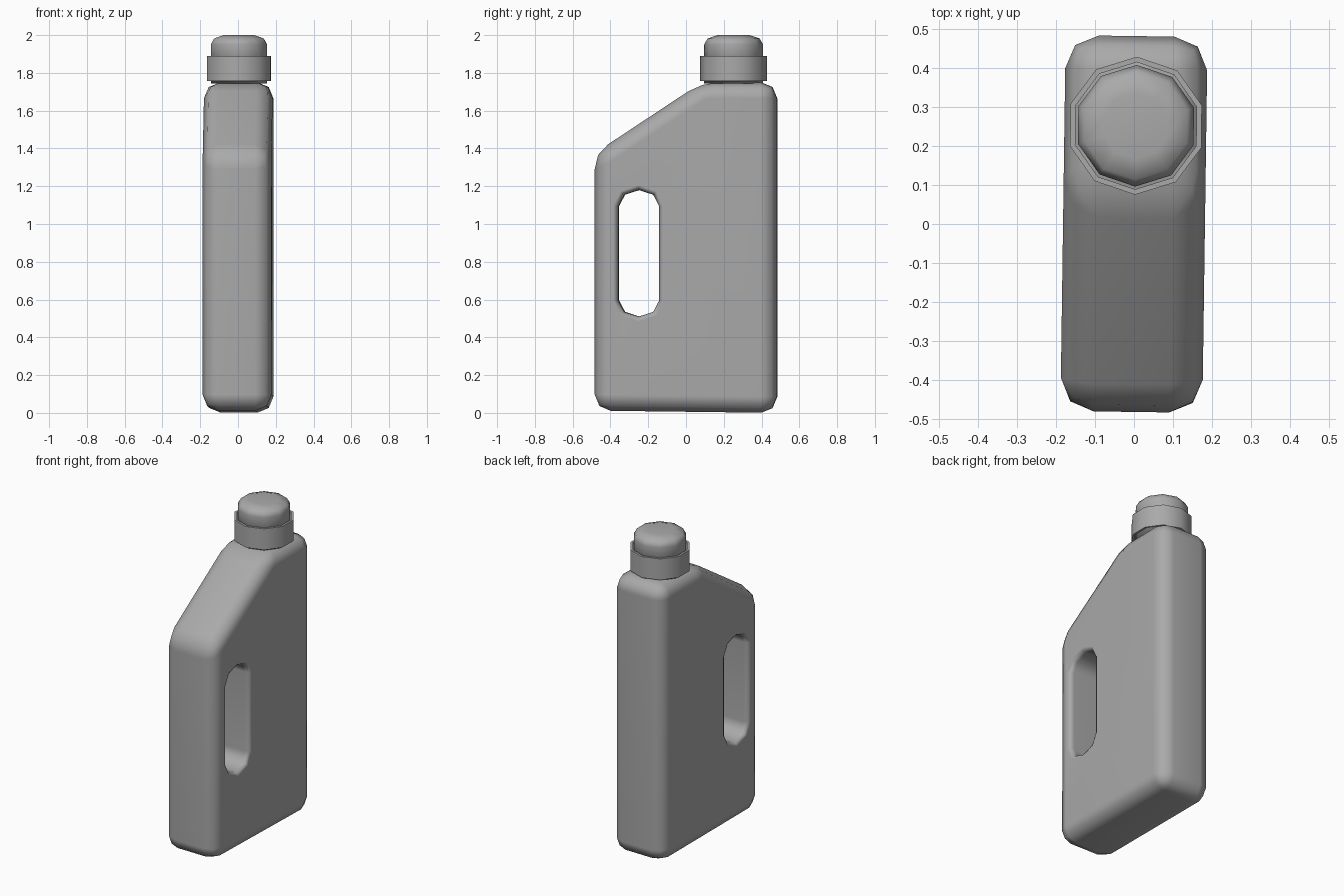
import bpy
import bmesh
from math import sin, cos, pi, radians

cube = bpy.data.objects.get("Cube")
if cube:
    bpy.data.objects.remove(cube, do_unlink=True)

TURN = radians(-0.8)      # slight turn of the whole bottle
HALF = 0.182              # half thickness of the body

grey = bpy.data.materials.new("grey_plastic")
grey.use_nodes = True
grey.diffuse_color = (0.4, 0.4, 0.4, 1)
grey.node_tree.nodes["Principled BSDF"].inputs["Base Color"].default_value = (0.4, 0.4, 0.4, 1)


def loft(name, rings, closed=False):
    """Skin a list of equal-length point rings, capping the ends unless closed."""
    bm = bmesh.new()
    loops = [[bm.verts.new(p) for p in ring] for ring in rings]
    pairs = list(zip(loops, loops[1:]))
    if closed:
        pairs.append((loops[-1], loops[0]))
    else:
        bm.faces.new(loops[0])
        bm.faces.new(loops[-1])
    for a, b in pairs:
        for i in range(len(a)):
            j = (i + 1) % len(a)
            bm.faces.new((a[i], a[j], b[j], b[i]))
    bmesh.ops.recalc_face_normals(bm, faces=bm.faces)
    mesh = bpy.data.meshes.new(name)
    bm.to_mesh(mesh)
    bm.free()
    mesh.materials.append(grey)
    obj = bpy.data.objects.new(name, mesh)
    bpy.context.collection.objects.link(obj)
    return obj


def activate(obj):
    bpy.ops.object.select_all(action='DESELECT')
    obj.select_set(True)
    bpy.context.view_layer.objects.active = obj


def lathe(name, profile, closed=False, sides=10, centre=(0.005, 0.252)):
    rings = [[(centre[0] + r * sin(2 * pi * i / sides - TURN),
               centre[1] + r * cos(2 * pi * i / sides - TURN), z)
              for i in range(sides)] for r, z in profile]
    return loft(name, rings, closed)


# Body: side outline through the thickness, with rounded edges
outline = [(-0.482, 0.012), (0.482, 0), (0.482, 1.75), (0.085, 1.75), (-0.482, 1.375)]
body = loft("bottle_body", [[(x, y, z) for y, z in outline] for x in (-HALF, HALF)])
bevel = body.modifiers.new("rounded_edges", 'BEVEL')
bevel.width = 0.085
bevel.segments = 2
bevel.limit_method = 'ANGLE'
bevel.angle_limit = radians(20)


# Handle hole: a flared, rounded slot cut through the sides
def slot(x, grow):
    r = 0.108 + grow
    pts = []
    for mid, start in ((1.095, 0), (0.595, pi)):
        for k in range(5):
            a = start + k * pi / 4
            pts.append((x, -0.248 + r * cos(a), mid + (0.085 + grow) * sin(a)))
    return pts


flare = [(HALF + 0.02, 0.026), (HALF, 0.026), (HALF - 0.009, 0.009), (HALF - 0.03, 0)]
half_rings = [(-x, g) for x, g in flare]
cutter = loft("handle_cutter", [slot(x, g) for x, g in half_rings + flare[::-1]])
cutter.hide_render = True
cut = body.modifiers.new("handle_hole", 'BOOLEAN')
cut.operation = 'DIFFERENCE'
cut.solver = 'EXACT'
cut.object = cutter
activate(body)
for name in ("rounded_edges", "handle_hole"):
    bpy.ops.object.modifier_apply(modifier=name)
bpy.data.objects.remove(cutter, do_unlink=True)
bpy.ops.object.shade_smooth()
body.modifiers.new("even_shading", 'WEIGHTED_NORMAL')
body.rotation_euler.z = TURN

# Collar: thin-walled ring around the neck
collar = lathe("cap_collar", [(0.177, 1.757), (0.177, 1.89), (0.163, 1.89), (0.163, 1.757)],
               closed=True)
activate(collar)
bpy.ops.object.shade_smooth_by_angle(angle=radians(40))

# Cap: domed knob rising out of the collar
knob = lathe("cap_knob", [(0.156, 1.745), (0.156, 1.95), (0.138, 1.982), (0.085, 2.0)])
activate(knob)
bpy.ops.object.shade_smooth()
knob.modifiers.new("even_shading", 'WEIGHTED_NORMAL')
